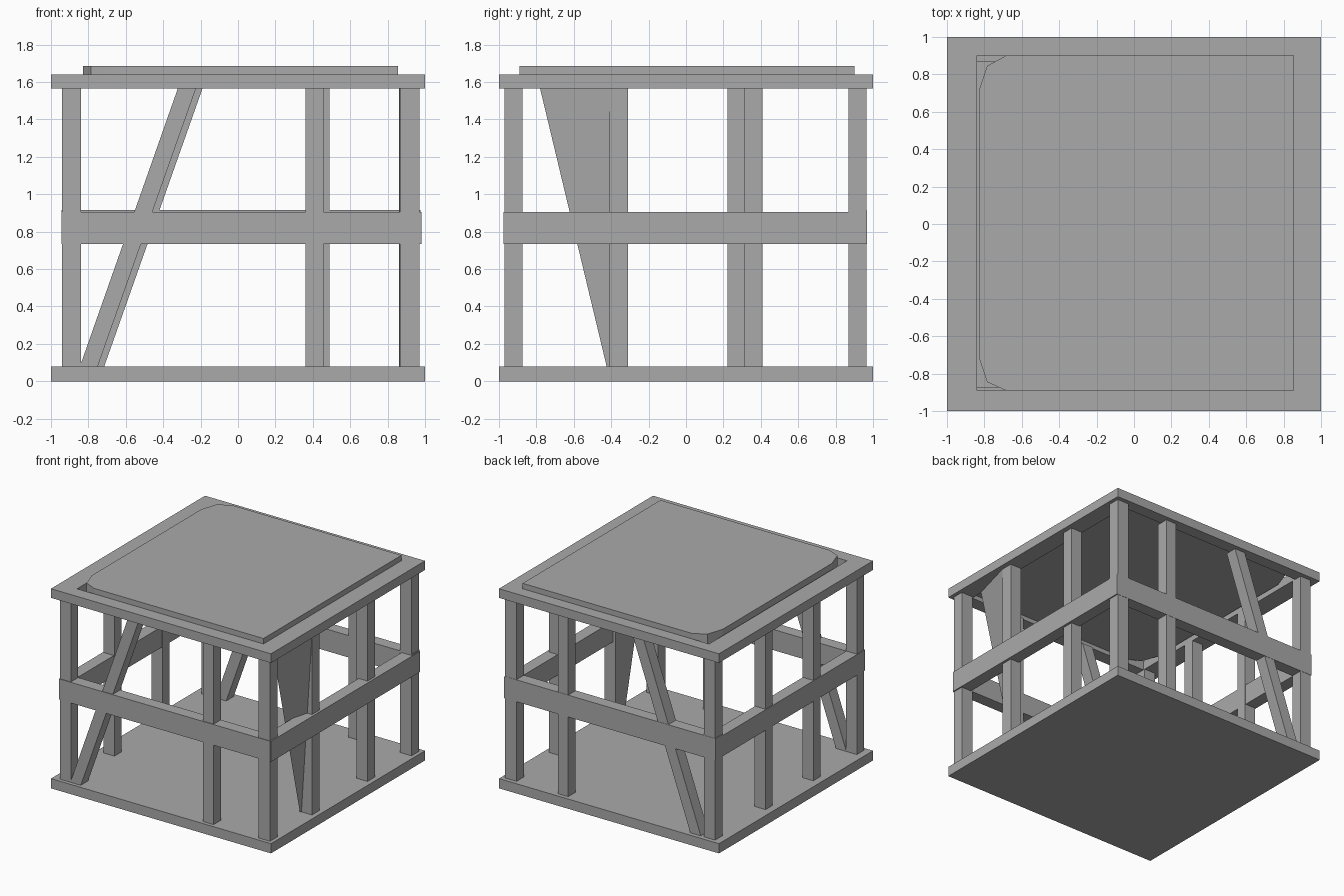
import bpy, bmesh

old = bpy.data.objects.get("Cube")
if old:
    bpy.data.objects.remove(old, do_unlink=True)

grey = bpy.data.materials.new("plain grey")
grey.use_nodes = True
colour = (0.4, 0.4, 0.4, 1)
grey.diffuse_color = colour
grey.node_tree.nodes["Principled BSDF"].inputs["Base Color"].default_value = colour

BASE_TOP, ROOF_LOW, ROOF_TOP = 0.08, 1.565, 1.64


def loft(name, low, high, z0, z1, tri=False):
    """Solid between two matching outlines, counter-clockwise from above."""
    bm = bmesh.new()
    a = [bm.verts.new((x, y, z0)) for x, y in low]
    b = [bm.verts.new((x, y, z1)) for x, y in high]
    bm.faces.new(a[::-1])
    bm.faces.new(b)
    for i in range(len(a)):
        j = (i + 1) % len(a)
        if tri:
            bm.faces.new((a[i], a[j], b[j]))
            bm.faces.new((a[i], b[j], b[i]))
        else:
            bm.faces.new((a[i], a[j], b[j], b[i]))
    mesh = bpy.data.meshes.new(name)
    bm.to_mesh(mesh)
    bm.free()
    mesh.materials.append(grey)
    ob = bpy.data.objects.new(name, mesh)
    bpy.context.collection.objects.link(ob)
    return ob


def rect(x0, x1, y0, y1):
    return [(x0, y0), (x1, y0), (x1, y1), (x0, y1)]


def box(name, x0, x1, y0, y1, z0=BASE_TOP, z1=ROOF_LOW):
    r = rect(x0, x1, y0, y1)
    return loft(name, r, r, z0, z1)


# Base slab
box("base_slab", -1, 1, -1, 1, 0, BASE_TOP)

# Roof frame with a rectangular opening
HX0, HX1, HY0, HY1 = -0.84, 0.855, -0.89, 0.9
box("roof_frame_front", -1, 1, -1, HY0, ROOF_LOW, ROOF_TOP)
box("roof_frame_back", -1, 1, HY1, 1, ROOF_LOW, ROOF_TOP)
box("roof_frame_right", -1, HX0, HY0, HY1, ROOF_LOW, ROOF_TOP)
box("roof_frame_left", HX1, 1, HY0, HY1, ROOF_LOW, ROOF_TOP)

# Raised lid, two corners clipped so small gaps stay open
lid = [(HX1, HY0), (HX1, HY1), (-0.685, HY1), (-0.785, 0.845),
       (-0.83, 0.71), (-0.83, -0.71), (-0.785, -0.845), (-0.685, HY0)]
loft("roof_lid", lid, lid, 1.6, 1.685)

# Corner posts
for side, x0, x1 in (("right", -0.94, -0.84), ("left", 0.865, 0.97)):
    for end, y0, y1 in (("front", -0.97, -0.875), ("back", 0.868, 0.965)):
        box(f"corner_post_{end}_{side}", x0, x1, y0, y1)

# Intermediate posts
box("front_post", 0.36, 0.457, -0.97, -0.875)
box("back_post", 0.395, 0.49, 0.868, 0.965)
box("left_post", 0.86, 0.96, 0.31, 0.408)
box("right_post_back", -0.94, -0.84, 0.222, 0.31)
box("right_post_front", -0.94, -0.84, -0.405, -0.31)

# Twisted post: one inner edge leans forward toward the top
loft("twisted_post", rect(0.86, 0.96, -0.41, -0.31),
     [(0.86, -0.78), (0.96, -0.41), (0.96, -0.31), (0.86, -0.31)],
     0.02, ROOF_LOW, tri=True)

# Sloping braces
for name, shift, y0, y1 in (("front_brace", 0, -0.97, -0.875),
                            ("back_brace", 0.035, 0.868, 0.965)):
    loft(name, rect(-0.845 + shift, -0.75 + shift, y0, y1),
         rect(-0.322 + shift, -0.225 + shift, y0, y1), BASE_TOP, ROOF_LOW)

# Middle rails
box("front_rail", -0.945, 0.975, -0.975, -0.875, 0.735, 0.905)
box("back_rail", -0.945, 0.975, 0.868, 0.967, 0.735, 0.915)
box("right_rail", -0.945, -0.845, -0.97, 0.965, 0.735, 0.905)
box("left_rail", 0.88, 0.98, -0.97, 0.965, 0.735, 0.905)
